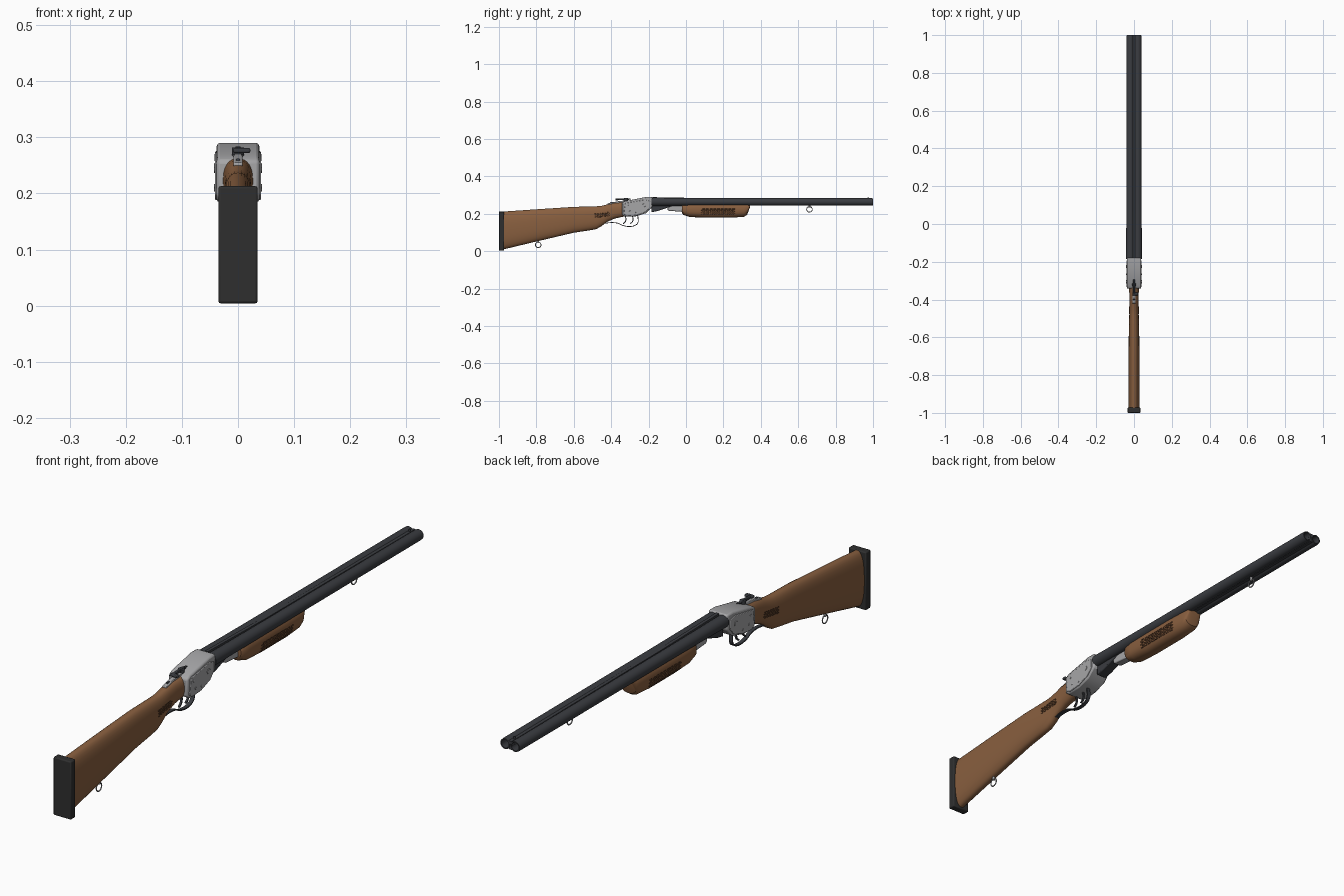
import bpy, bmesh, math
from mathutils import Vector

if "Cube" in bpy.data.objects:
    bpy.data.objects.remove(bpy.data.objects["Cube"])


def material(name, c):
    m = bpy.data.materials.new(name)
    m.diffuse_color = (*c, 1)
    m.use_nodes = True
    m.node_tree.nodes["Principled BSDF"].inputs["Base Color"].default_value = m.diffuse_color
    return m


WOOD = material("wood", (0.25, 0.115, 0.05))
GROOVE = material("dark_wood", (0.09, 0.04, 0.02))
STEEL = material("blued_steel", (0.042, 0.045, 0.052))
RUBBER = material("rubber", (0.028, 0.028, 0.028))
SILVER = material("silver", (0.38, 0.38, 0.39))


def finish(name, bm, mat, bevel=0, angle=35):
    bmesh.ops.recalc_face_normals(bm, faces=bm.faces)
    me = bpy.data.meshes.new(name)
    bm.to_mesh(me)
    bm.free()
    ob = bpy.data.objects.new(name, me)
    bpy.context.collection.objects.link(ob)
    me.materials.append(mat)
    if bevel:
        b = ob.modifiers.new("bevel", "BEVEL")
        b.width, b.segments, b.limit_method = bevel, 2, "ANGLE"
    bpy.ops.object.select_all(action="DESELECT")
    ob.select_set(True)
    bpy.context.view_layer.objects.active = ob
    bpy.ops.object.shade_smooth_by_angle(angle=math.radians(angle))
    return ob


def skin(name, rings, mat, cap=True, closed=False, **kw):
    bm = bmesh.new()
    vs = [[bm.verts.new(p) for p in r] for r in rings]
    n = len(vs[0])
    pairs = list(zip(vs, vs[1:])) + ([(vs[-1], vs[0])] if closed else [])
    for a, b in pairs:
        for i in range(n):
            bm.faces.new((a[i], a[(i + 1) % n], b[(i + 1) % n], b[i]))
    if cap and not closed:
        bm.faces.new(vs[0])
        bm.faces.new(vs[-1])
    return finish(name, bm, mat, **kw)


def loft(name, secs, mat, e=2.4, n=32, **kw):
    # secs: (y, bottom z, top z, half width), superellipse sections
    rings = []
    for y, lo, hi, w in secs:
        ring = []
        for i in range(n):
            c, s = math.cos(math.tau * i / n), math.sin(math.tau * i / n)
            ring.append((w * math.copysign(abs(c) ** (2 / e), c), y,
                         (lo + hi) / 2 + (hi - lo) / 2 * math.copysign(abs(s) ** (2 / e), s)))
        rings.append(ring)
    return skin(name, rings, mat, **kw)


def surface_x(secs, y, z, e=2.4):
    for a, b in zip(secs, secs[1:]):
        if a[0] <= y <= b[0]:
            t = (y - a[0]) / (b[0] - a[0])
            _, lo, hi, w = [p + (q - p) * t for p, q in zip(a, b)]
            return w * (1 - min(1, abs((2 * z - lo - hi) / (hi - lo))) ** e) ** (1 / e)


def plate(name, pts, w, mat, x=0, **kw):
    # side profile (y, z) extruded across x
    return skin(name, [[(x + s * w, y, z) for y, z in pts] for s in (-1, 1)], mat, **kw)


def box(name, lo, hi, mat, bevel=0):
    return plate(name, [(lo[1], lo[2]), (hi[1], lo[2]), (hi[1], hi[2]), (lo[1], hi[2])],
                 (hi[0] - lo[0]) / 2, mat, x=(lo[0] + hi[0]) / 2, bevel=bevel)


def lathe_y(name, prof, x, z, mat, closed=False, n=32):
    rings = [[(x + r * math.cos(math.tau * i / n), y, z + r * math.sin(math.tau * i / n))
              for i in range(n)] for y, r in prof]
    return skin(name, rings, mat, closed=closed)


def cyl(name, p, q, r, mat, n=20, bevel=0):
    p, q = Vector(p), Vector(q)
    rot = (q - p).to_track_quat("Z", "Y")
    rings = [[c + rot @ Vector((r * math.cos(math.tau * i / n), r * math.sin(math.tau * i / n), 0))
              for i in range(n)] for c in (p, q)]
    return skin(name, rings, mat, bevel=bevel)


def strap(name, pts, w, t, mat, steps=5):
    # flat band following a smoothed (y, z) path
    P = [Vector(p) for p in pts]
    E = [P[0] * 2 - P[1]] + P + [P[-1] * 2 - P[-2]]
    path = []
    for a, b, c, d in zip(E, E[1:], E[2:], E[3:]):
        for k in range(steps):
            u = k / steps
            path.append(0.5 * (2 * b + (c - a) * u + (2 * a - 5 * b + 4 * c - d) * u * u
                               + (3 * b - a - 3 * c + d) * u ** 3))
    path.append(P[-1])
    rings = []
    for i, p in enumerate(path):
        d = (path[min(i + 1, len(path) - 1)] - path[max(i - 1, 0)]).normalized()
        nrm = Vector((-d.y, d.x)) * t
        rings.append([(s * w, *(p + nrm * k)) for s, k in ((-1, -1), (1, -1), (1, 1), (-1, 1))])
    return skin(name, rings, mat)


# wooden stock with straight grip
stock = [(-0.975, 0.01, 0.212, 0.029), (-0.80, 0.052, 0.224, 0.029), (-0.60, 0.099, 0.237, 0.028),
         (-0.52, 0.111, 0.239, 0.026), (-0.48, 0.118, 0.240, 0.025), (-0.455, 0.132, 0.242, 0.024),
         (-0.42, 0.158, 0.250, 0.023), (-0.38, 0.175, 0.259, 0.024), (-0.32, 0.188, 0.263, 0.028)]
loft("stock", stock, WOOD)
box("butt_pad", (-0.035, -1.0, 0.004), (0.035, -0.972, 0.213), RUBBER, 0.004)

# receiver body and raised side plates
body = [(-0.342, 0.195), (-0.325, 0.184), (-0.27, 0.186), (-0.215, 0.203), (-0.18, 0.235),
        (-0.18, 0.29), (-0.215, 0.29), (-0.325, 0.268), (-0.342, 0.258)]
plate("receiver", body, 0.038, SILVER, bevel=0.006)
side = [(-0.333, 0.198), (-0.315, 0.188), (-0.265, 0.192), (-0.215, 0.21), (-0.192, 0.235),
        (-0.192, 0.268), (-0.22, 0.275), (-0.325, 0.257)]
for s in (-1, 1):
    tag = "right" if s > 0 else "left"
    plate("side_plate_" + tag, side, 0.003, SILVER, x=s * 0.038, bevel=0.002)
    for k, (y, z, r) in enumerate([(-0.225, 0.245, 0.009), (-0.30, 0.213, 0.004),
                                   (-0.265, 0.207, 0.004), (-0.31, 0.242, 0.004)]):
        cyl(f"pin_{tag}_{k}", (s * 0.038, y, z), (s * 0.0425, y, z), r, SILVER, bevel=0.001)

# top tang, opening lever and safety
plate("tang", [(-0.42, 0.248), (-0.33, 0.258), (-0.325, 0.271), (-0.36, 0.268), (-0.42, 0.255)],
      0.008, SILVER, bevel=0.002)
cyl("lever_pivot", (0, -0.322, 0.262), (0, -0.322, 0.282), 0.011, STEEL, bevel=0.002)
plate("top_lever", [(-0.375, 0.274), (-0.315, 0.272), (-0.29, 0.279), (-0.315, 0.284), (-0.375, 0.281)],
      0.005, STEEL, bevel=0.002)
box("lever_thumb_piece", (-0.009, -0.378, 0.272), (0.022, -0.362, 0.281), STEEL, 0.003)
box("safety_button", (-0.004, -0.405, 0.252), (0.004, -0.387, 0.262), STEEL, 0.002)

# twin hollow barrels
for s in (-1, 1):
    lathe_y("barrel_right" if s > 0 else "barrel_left",
            [(-0.185, 0.0225), (-0.08, 0.0215), (0.14, 0.0205), (0.99, 0.0195), (1.0, 0.0185),
             (1.0, 0.0145), (-0.185, 0.0145)], s * 0.0198, 0.264, STEEL, closed=True)
plate("top_rib", [(-0.18, 0.272), (1.0, 0.268), (1.0, 0.279), (0.14, 0.283), (-0.18, 0.289)],
      0.006, STEEL)
box("bottom_rib", (-0.006, -0.15, 0.248), (0.006, 0.998, 0.262), STEEL)
cyl("front_bead", (0, 0.975, 0.275), (0, 0.975, 0.287), 0.0035, STEEL, n=12)
plate("barrel_lug", [(-0.185, 0.208), (-0.15, 0.215), (-0.07, 0.243), (-0.07, 0.258), (-0.185, 0.258)],
      0.02, STEEL, bevel=0.003)

# fore-end and its metal bracket
plate("fore_end_bracket", [(-0.1, 0.222), (-0.09, 0.216), (-0.01, 0.21), (-0.01, 0.25), (-0.1, 0.245)],
      0.016, SILVER, bevel=0.004)
fore = [(-0.022, 0.206, 0.252, 0.027), (-0.015, 0.195, 0.256, 0.032), (0.02, 0.183, 0.262, 0.036),
        (0.10, 0.179, 0.264, 0.037), (0.24, 0.179, 0.264, 0.037), (0.31, 0.184, 0.262, 0.035),
        (0.327, 0.195, 0.26, 0.033), (0.342, 0.235, 0.256, 0.027)]
loft("fore_end", fore, WOOD)


def grooves(name, secs, y0, y1, z0, z1, rows, cols, slope=0.0):
    # staggered dark grip cuts laid on both wooden sides
    bm = bmesh.new()
    for s in (-1, 1):
        for r in range(rows):
            for c in range(cols):
                dy, dz = (y1 - y0) / cols, (z1 - z0) / rows
                a = y0 + dy * (c + 0.35 * (r % 2))
                z = z0 + dz * r + slope * (a - y0)
                vs = [bm.verts.new((s * (surface_x(secs, y, h) + 0.0008), y, h)) for y, h in
                      ((a, z), (a + dy * 0.7, z), (a + dy * 0.7, z + dz * 0.5), (a, z + dz * 0.5))]
                bm.faces.new(vs)
    ob = finish(name, bm, GROOVE)
    ob.modifiers.new("thickness", "SOLIDIFY").thickness = 0.001


grooves("fore_end_checkering", fore, 0.08, 0.26, 0.196, 0.23, 6, 9)
grooves("grip_checkering", stock, -0.49, -0.41, 0.178, 0.203, 5, 6, 0.12)

# trigger guard and two triggers
strap("trigger_guard", [(-0.435, 0.149), (-0.40, 0.153), (-0.365, 0.150), (-0.335, 0.137),
                        (-0.30, 0.132), (-0.27, 0.139), (-0.256, 0.157), (-0.258, 0.192)],
      0.007, 0.002, STEEL)
for name, y in (("rear_trigger", -0.325), ("front_trigger", -0.287)):
    strap(name, [(y, 0.19), (y + 0.004, 0.172), (y, 0.157), (y - 0.011, 0.147)], 0.0035, 0.0025, STEEL)

# sling rings on studs
for name, y, z in (("front_sling", 0.66, 0.224), ("rear_sling", -0.79, 0.034)):
    cyl(name + "_stud", (0, y, z + 0.01), (0, y, z + 0.03), 0.005, SILVER, n=12)
    bpy.ops.mesh.primitive_torus_add(location=(0, y, z), rotation=(0, math.pi / 2, 0), major_radius=0.015,
                                     minor_radius=0.0022, major_segments=28, minor_segments=8)
    ring = bpy.context.object
    ring.name = name + "_ring"
    ring.data.materials.append(SILVER)
    bpy.ops.object.shade_smooth_by_angle(angle=math.radians(40))
